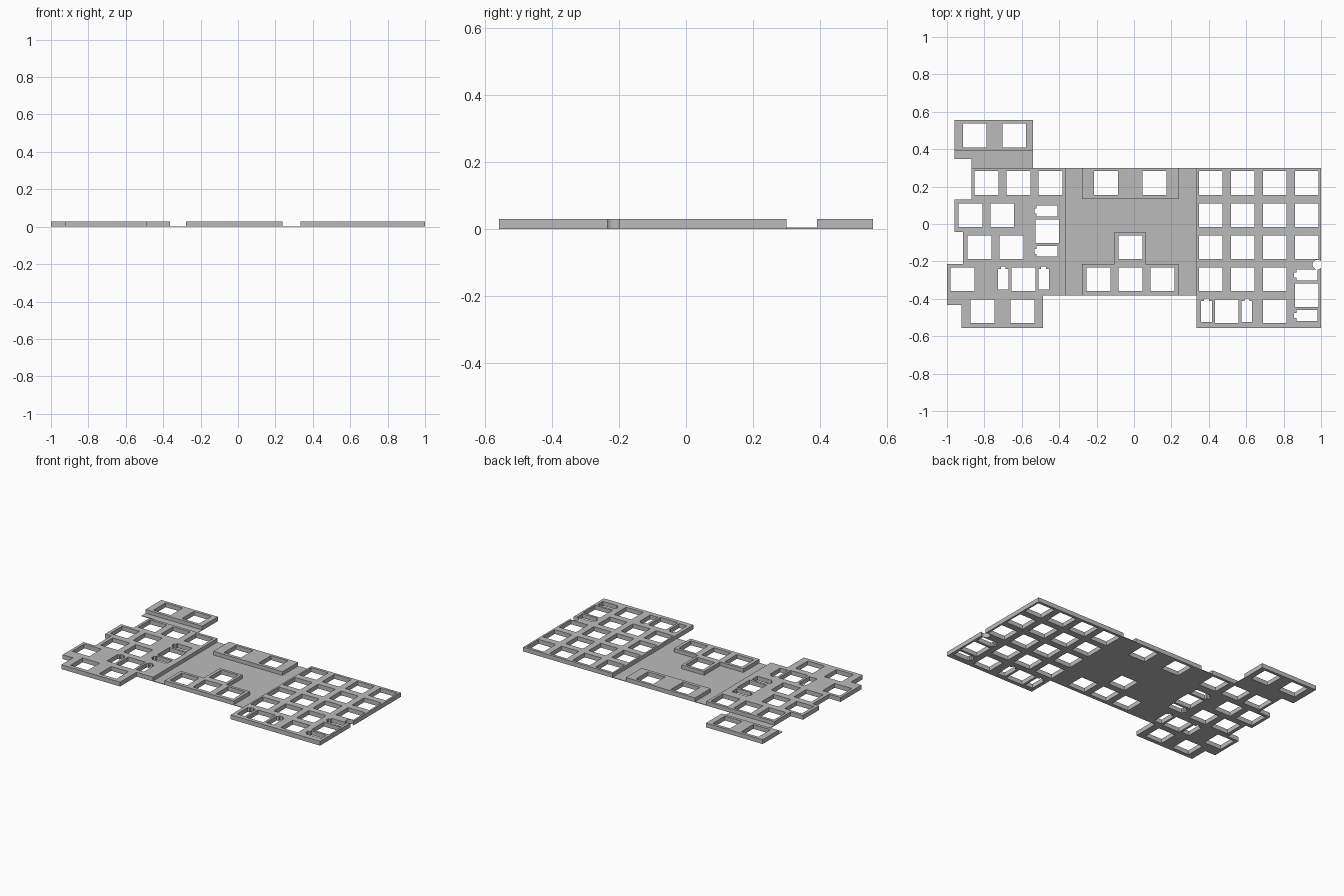
import bpy
import bmesh
import math

if "Cube" in bpy.data.objects:
    bpy.data.objects.remove(bpy.data.objects["Cube"])

PITCH = 0.1713
HOLE = 0.0637        # half the switch opening
STAB = 0.108         # stabilizer distance from its key
TOP, WEB = 0.029, 0.004
ROW = [0.2185 - PITCH * i for i in range(5)]
COL = [0.667 + PITCH * (i - 1.5) for i in range(4)]

grey = bpy.data.materials.new("plain_grey")
grey.use_nodes = True
grey.diffuse_color = (0.5, 0.5, 0.5, 1)
grey.node_tree.nodes["Principled BSDF"].inputs["Base Color"].default_value = (0.5, 0.5, 0.5, 1)


def prism(bm, points, z0, z1):
    """Extrude a closed outline between two heights."""
    face = bm.faces.new([bm.verts.new((x, y, z0)) for x, y in points])
    top = bmesh.ops.extrude_face_region(bm, geom=[face])["geom"]
    for v in top:
        if isinstance(v, bmesh.types.BMVert):
            v.co.z = z1


def make_object(name, outlines, z0, z1):
    bm = bmesh.new()
    for points in outlines:
        prism(bm, points, z0, z1)
    bmesh.ops.recalc_face_normals(bm, faces=bm.faces)
    mesh = bpy.data.meshes.new(name)
    bm.to_mesh(mesh)
    bm.free()
    mesh.materials.append(grey)
    obj = bpy.data.objects.new(name, mesh)
    bpy.context.collection.objects.link(obj)
    return obj


def rect(x0, x1, y0, y1):
    return [(x0, y0), (x1, y0), (x1, y1), (x0, y1)]


def key(x, y):
    return rect(x - HOLE, x + HOLE, y - HOLE, y + HOLE)


def stab(x, y, sideways):
    """Stabilizer slot with a small nub at one end."""
    w, h, n = 0.0285, 0.056, 0.013
    pts = [(-w, -h), (w, -h), (w, h), (n, h), (n, h + 0.013),
           (-n, h + 0.013), (-n, h), (-w, h)]
    if sideways:
        pts = [(-b, a) for a, b in pts]
    return [(x + a, y + b) for a, b in pts]


# Switch openings, row by row
keys = [(-0.851, 0.474), (-0.64, 0.474)]
rows = [
    [-0.788, -0.617, -0.446, -0.15, 0.11] + COL,
    [-0.875, -0.704] + COL,
    [-0.826, -0.655, -0.019] + COL,
    [-0.917, -0.591, -0.019 - PITCH, -0.019, -0.019 + PITCH] + COL[:3],
    [-0.81, -0.597, (COL[0] + COL[1]) / 2, COL[2]],
]
for y, xs in zip(ROW, rows):
    keys += [(x, y) for x in xs]

# Wide and tall keys that carry stabilizers
tall = [(-0.464, (ROW[1] + ROW[2]) / 2), (COL[3], (ROW[3] + ROW[4]) / 2)]
wide = [(-0.591, ROW[3]), ((COL[0] + COL[1]) / 2, ROW[4])]
openings = [key(x, y) for x, y in keys + tall]
for s in (-STAB, STAB):
    openings += [stab(x, y + s, True) for x, y in tall]
    openings += [stab(x + s, y, False) for x, y in wide]

# Round notch in the right-hand edge
openings.append([(0.981 + 0.026 * math.cos(a), -0.217 + 0.026 * math.sin(a))
                 for a in (math.tau * i / 32 for i in range(32))])
cutter = make_object("opening_cutter", openings, -0.05, 0.1)
cutter.hide_render = True

# Raised pads
BACK, FRONT, MID = 0.3, -0.557, -0.383
LX, RX = -0.363, 0.335
left_outline = [
    (LX, BACK), (-0.869, BACK), (-0.869, 0.13), (-0.96, 0.13), (-0.96, -0.042),
    (-0.914, -0.042), (-0.914, -0.213), (-1, -0.213), (-1, -0.434),
    (-0.923, -0.434), (-0.923, FRONT), (-0.486, FRONT), (-0.486, MID), (LX, MID)]
PX0, PX1, BX0, BX1 = -0.277, 0.237, -0.105, 0.062
PY, BY, TY = -0.213, -0.043, 0.133
front_pad_edge = [(PX0, MID), (PX0, PY), (BX0, PY), (BX0, BY),
                  (BX1, BY), (BX1, PY), (PX1, PY), (PX1, MID)]
back_pad_edge = [(PX1, BACK), (PX1, TY), (PX0, TY), (PX0, BACK)]
pads = {
    "function_key_pad": rect(-0.96, -0.539, 0.39, 0.557),
    "left_key_pad": left_outline,
    "middle_back_pad": back_pad_edge,
    "middle_front_pad": front_pad_edge,
    "right_key_pad": rect(RX, 1, FRONT, BACK),
}
parts = [make_object(name, [pts], 0, TOP) for name, pts in pads.items()]

# Cut every opening through the pads
for obj in parts:
    mod = obj.modifiers.new("openings", 'BOOLEAN')
    mod.operation = 'DIFFERENCE'
    mod.solver = 'EXACT'
    mod.object = cutter
bpy.context.view_layer.update()
graph = bpy.context.evaluated_depsgraph_get()
cut = [bpy.data.meshes.new_from_object(obj.evaluated_get(graph)) for obj in parts]
for obj, mesh in zip(parts, cut):
    obj.modifiers.clear()
    obj.data = mesh
bpy.data.objects.remove(cutter)

# Thin sheets that join the pads
make_object("middle_web", [[(LX, BACK), (LX, MID)] + front_pad_edge
                           + [(RX, MID), (RX, BACK)] + back_pad_edge], 0, WEB)
make_object("function_key_web", [[
    (-0.96, 0.39), (-0.96, 0.347), (-0.869, 0.347), (-0.869, BACK),
    (-0.539, BACK), (-0.539, 0.39)]], 0, WEB)
